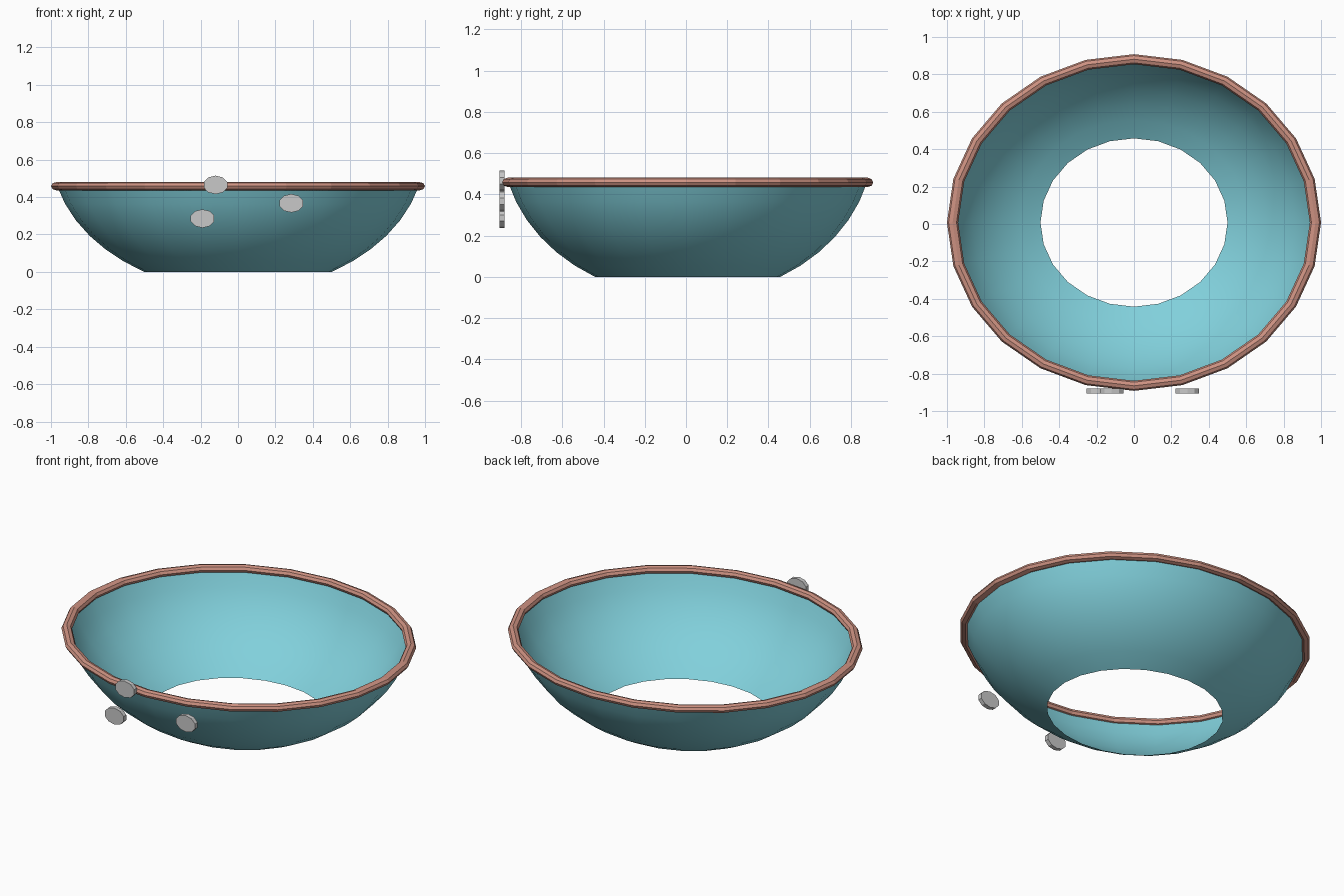
import bpy, math

cube = bpy.data.objects.get("Cube")
if cube:
    bpy.data.objects.remove(cube, do_unlink=True)

SEG = 24            # sides around the bowl
SY, SZ = 0.9, 0.75  # the whole model is squashed in depth and height
Y0 = 0.008          # bowl centre in depth


def material(name, rgb):
    m = bpy.data.materials.new(name)
    m.use_nodes = True
    m.diffuse_color = (*rgb, 1)
    m.node_tree.nodes["Principled BSDF"].inputs["Base Color"].default_value = (*rgb, 1)
    return m


teal = material("teal", (0.22, 0.63, 0.71))
terracotta = material("terracotta", (0.62, 0.29, 0.225))
grey = material("light grey", (0.58, 0.58, 0.58))


def lathe(name, profile, mat, closed=False):
    """Spin a list of (radius, z) points into an oval shell."""
    n = len(profile)
    verts = []
    for i in range(SEG):
        a = 2 * math.pi * i / SEG
        verts += [(r * math.cos(a), Y0 + r * math.sin(a) * SY, z) for r, z in profile]
    faces = []
    for i in range(SEG):
        j = (i + 1) % SEG
        for k in range(n if closed else n - 1):
            l = (k + 1) % n
            faces.append((i * n + k, j * n + k, j * n + l, i * n + l))
    mesh = bpy.data.meshes.new(name)
    mesh.from_pydata(verts, [], faces)
    mesh.materials.append(mat)
    obj = bpy.data.objects.new(name, mesh)
    bpy.context.collection.objects.link(obj)
    return obj


# Bowl: thin open band of a sphere, from 60 to 15 degrees below its equator
drop = math.sin(math.radians(60))
angles = [math.radians(60 - 7.5 * i) for i in range(7)]
bowl = lathe("bowl", [(math.cos(a), (drop - math.sin(a)) * SZ) for a in angles], teal)
bowl.data.shade_smooth()

# Rim: faceted eight-sided ring around the mouth
ring = [2 * math.pi * k / 8 for k in range(8)]
lathe("rim", [(0.97 + 0.03 * math.cos(a), 0.458 + 0.03 * SZ * math.sin(a)) for a in ring],
      terracotta, closed=True)

# Studs: three small flat discs standing in front of the bowl
studs = {"stud_top": (-0.12, 0.465), "stud_right": (-0.19, 0.285), "stud_left": (0.285, 0.367)}
for name, (x, z) in studs.items():
    bpy.ops.mesh.primitive_cylinder_add(vertices=10, radius=0.066, depth=0.025,
                                        location=(x, -0.893, z),
                                        rotation=(math.pi / 2, 0, 0))
    stud = bpy.context.object
    stud.name = name
    stud.scale = (1, SZ, 1)
    stud.data.materials.append(grey)
